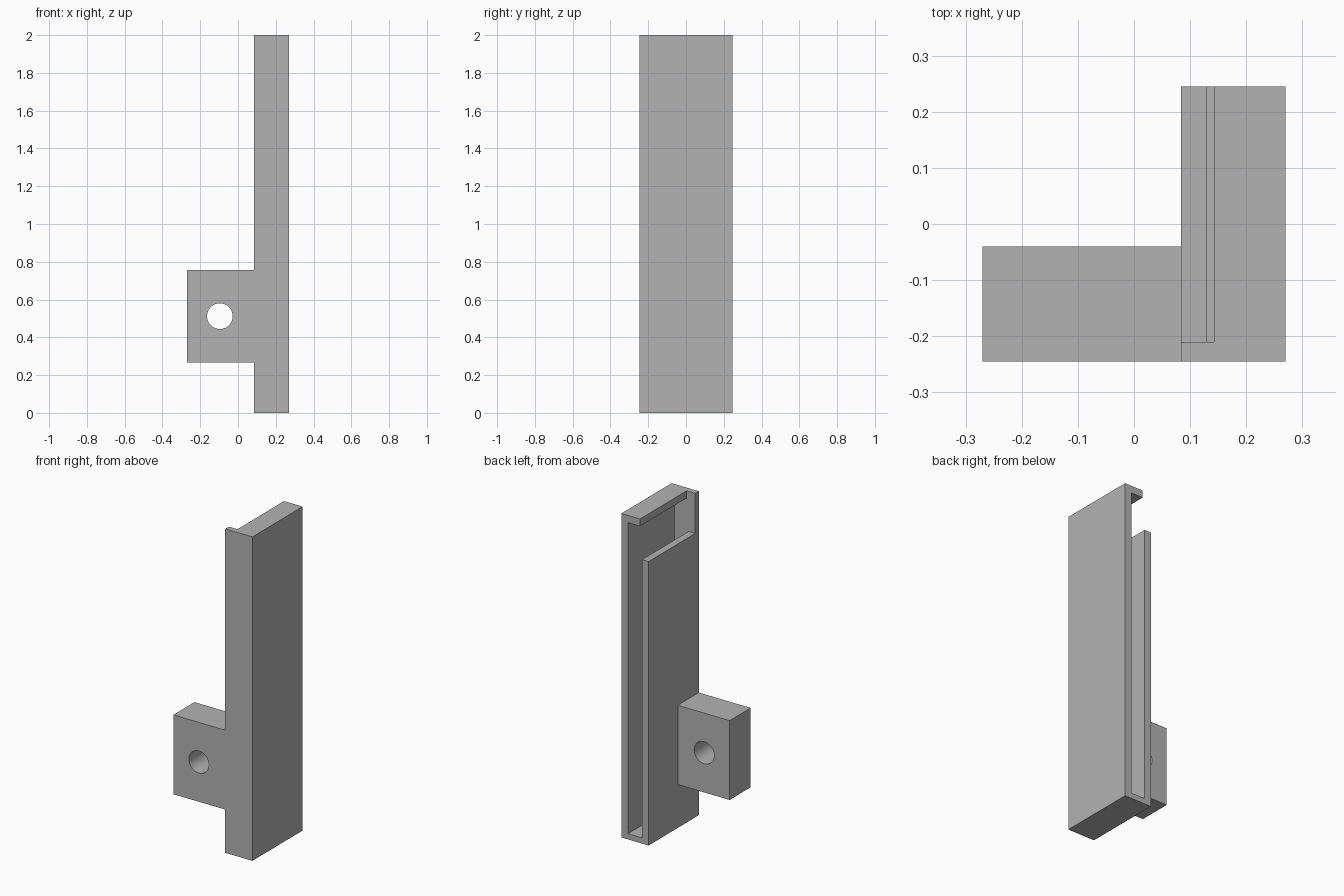
import bpy
from mathutils import Vector

if "Cube" in bpy.data.objects:
    bpy.data.objects.remove(bpy.data.objects["Cube"], do_unlink=True)

grey = bpy.data.materials.new("plain grey")
grey.use_nodes = True
grey.diffuse_color = (0.45, 0.45, 0.45, 1)
grey.node_tree.nodes["Principled BSDF"].inputs["Base Color"].default_value = grey.diffuse_color


def box(name, low, high):
    low, high = Vector(low), Vector(high)
    bpy.ops.mesh.primitive_cube_add(size=1, location=(low + high) / 2)
    ob = bpy.context.object
    ob.name = name
    ob.scale = high - low
    bpy.ops.object.transform_apply(location=True, rotation=False, scale=True)
    ob.data.materials.append(grey)
    return ob


def combine(target, tool, operation):
    tool.hide_render = True
    mod = target.modifiers.new(tool.name, "BOOLEAN")
    mod.operation = operation
    mod.solver = "EXACT"
    mod.object = tool
    bpy.context.view_layer.objects.active = target
    bpy.ops.object.modifier_apply(modifier=mod.name)
    bpy.data.objects.remove(tool, do_unlink=True)


LEFT, RIGHT, DEPTH = 0.084, 0.27, 0.245
WALL, FRONT_WALL = 0.045, 0.035
inner_y = FRONT_WALL - DEPTH

# Tall channel body
body = box("channel_bracket", (LEFT, -DEPTH, 0), (RIGHT, DEPTH, 2))

# Narrow slot, open at the back
slot = box("slot_cutter", (LEFT + WALL, inner_y, FRONT_WALL),
           (RIGHT - WALL, DEPTH + 0.1, 2 - WALL))
combine(body, slot, "DIFFERENCE")

# Opening at the top of the side wall, leaving a short top lip
window = box("window_cutter", (LEFT - 0.1, inner_y, 1.753),
             (0.143, DEPTH + 0.1, 2.1))
combine(body, window, "DIFFERENCE")

# Mounting tab, flush with the front
tab = box("mounting_tab", (-RIGHT, -DEPTH, 0.267), (LEFT + 0.02, -0.04, 0.757))
combine(body, tab, "UNION")

# Round screw hole through the tab
bpy.ops.mesh.primitive_cylinder_add(vertices=48, radius=0.068, depth=1,
                                    location=(-0.096, 0, 0.512),
                                    rotation=(1.570796, 0, 0))
hole = bpy.context.object
hole.name = "hole_cutter"
hole.data.materials.append(grey)
combine(body, hole, "DIFFERENCE")

# Smooth hole, sharp edges elsewhere
bpy.ops.object.select_all(action="DESELECT")
body.select_set(True)
bpy.context.view_layer.objects.active = body
bpy.ops.object.shade_smooth_by_angle(angle=0.5)
